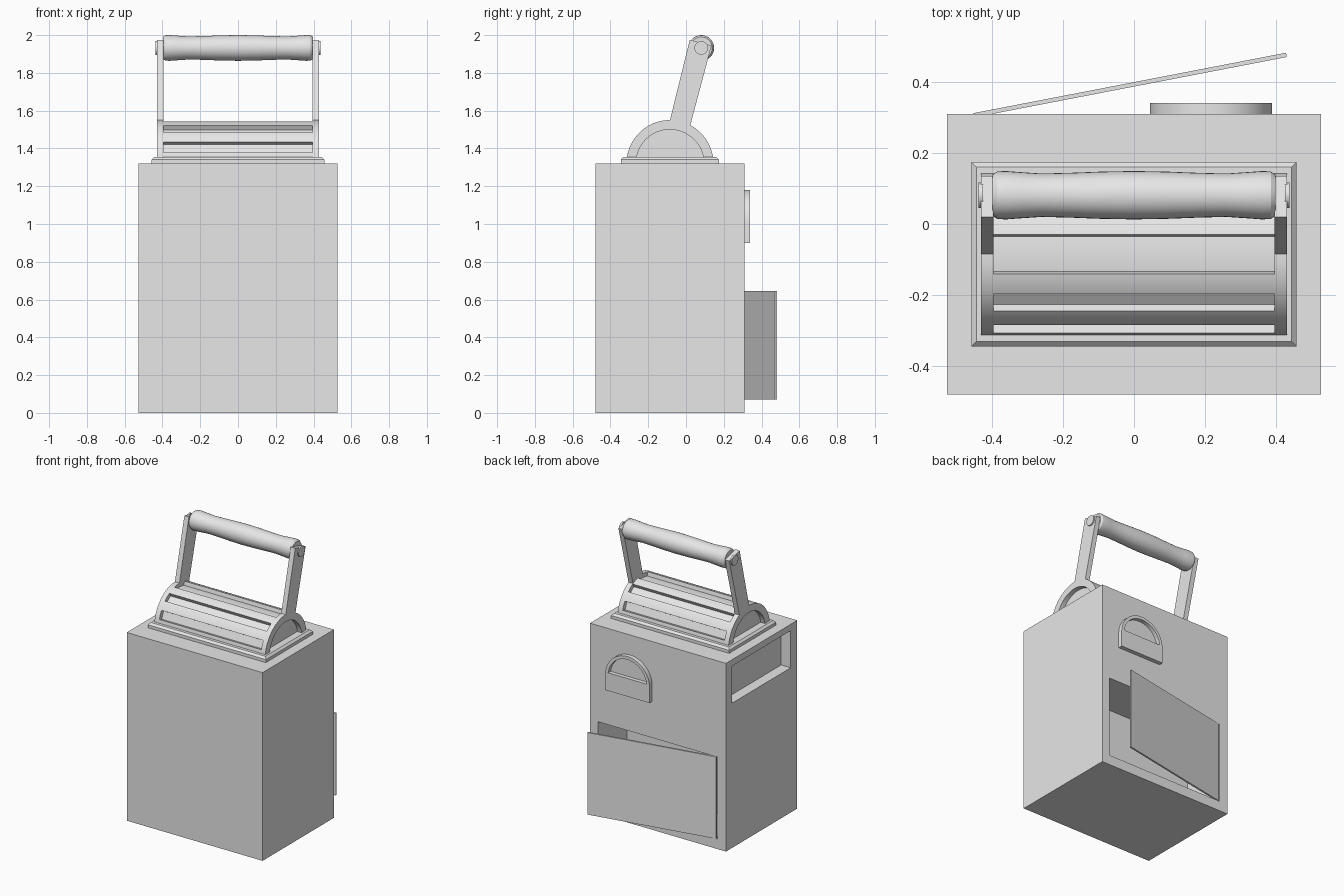
import bpy, bmesh
from math import sin, cos, radians, pi
from mathutils import Vector

if "Cube" in bpy.data.objects:
    bpy.data.objects.remove(bpy.data.objects["Cube"], do_unlink=True)

grey = bpy.data.materials.new("light_grey")
grey.use_nodes = True
grey.diffuse_color = (0.8, 0.8, 0.8, 1)
grey.node_tree.nodes["Principled BSDF"].inputs["Base Color"].default_value = (0.8, 0.8, 0.8, 1)


def finish(name, bm, smooth=False):
    bmesh.ops.recalc_face_normals(bm, faces=bm.faces)
    mesh = bpy.data.meshes.new(name)
    bm.to_mesh(mesh)
    bm.free()
    mesh.materials.append(grey)
    obj = bpy.data.objects.new(name, mesh)
    bpy.context.collection.objects.link(obj)
    bpy.ops.object.select_all(action='DESELECT')
    obj.select_set(True)
    bpy.context.view_layer.objects.active = obj
    if smooth:
        bpy.ops.object.shade_smooth_by_angle(angle=radians(25))
    return obj


def prism(name, pts, axis, lo, hi, smooth=False, bevel=0):
    """Extrude a flat profile along x, y or z."""
    place = {'x': lambda u, v, w: (w, u, v),
             'y': lambda u, v, w: (u, w, v),
             'z': lambda u, v, w: (u, v, w)}[axis]
    bm = bmesh.new()
    face = bm.faces.new([bm.verts.new(place(u, v, lo)) for u, v in pts])
    ext = bmesh.ops.extrude_face_region(bm, geom=[face])
    top = [g for g in ext["geom"] if isinstance(g, bmesh.types.BMVert)]
    bmesh.ops.translate(bm, verts=top, vec=Vector(place(0, 0, hi - lo)))
    if bevel:
        edges = [e for e in bm.edges if all(v in top for v in e.verts)]
        bmesh.ops.bevel(bm, geom=edges, offset=bevel, segments=1, affect='EDGES')
    return finish(name, bm, smooth)


def rect(u0, u1, v0, v1):
    return [(u0, v0), (u1, v0), (u1, v1), (u0, v1)]


def arc(cu, cv, r, a, b, n):
    steps = [radians(a + (b - a) * i / n) for i in range(n + 1)]
    return [(cu + r * cos(t), cv + r * sin(t)) for t in steps]


def cut(target, cutter):
    mod = target.modifiers.new("cut", 'BOOLEAN')
    mod.operation = 'DIFFERENCE'
    mod.solver = 'EXACT'
    mod.object = cutter
    bpy.context.view_layer.update()
    bpy.ops.object.select_all(action='DESELECT')
    target.select_set(True)
    bpy.context.view_layer.objects.active = target
    bpy.ops.object.modifier_apply(modifier=mod.name)
    bpy.data.objects.remove(cutter, do_unlink=True)


# Cabinet with a rear compartment and a side slot
cabinet = prism("cabinet", rect(-0.527, 0.527, -0.48, 0.31), 'z', 0, 1.32)
cut(cabinet, prism("compartment_cutter", rect(-0.46, 0.465, 0.07, 0.645), 'y', -0.01, 0.4))
cut(cabinet, prism("slot_cutter", rect(-0.408, 0.243, 1.015, 1.275), 'x', -0.6, -0.453))

# Rear door, standing ajar
prism("rear_door", [(-0.45, 0.30), (0.43, 0.47), (0.428, 0.482), (-0.452, 0.312)],
      'z', 0.07, 0.645)

# Arched pocket on the back
AX, AZ = 0.217, 1.008
pocket = prism("rear_pocket", [(AX - 0.172, 0.9), (AX + 0.172, 0.9)]
               + arc(AX, AZ, 0.172, 0, 180, 32), 'y', 0.305, 0.34, True)
cut(pocket, prism("pocket_cutter", arc(AX, AZ, 0.15, 7, 173, 32), 'y', 0.312, 0.4))

# Plinth on top of the cabinet
prism("top_plinth", rect(-0.458, 0.458, -0.345, 0.175), 'z', 1.32, 1.355, bevel=0.014)

# Slotted drum: notched half-round profile
CY, CZ, R, FLOOR = -0.085, 1.32, 0.23, 0.203
slots = [(15, 30), (46, 61), (76, 104), (119, 134), (150, 165)]
profile, at = [], 9
for a, b in slots:
    profile += arc(CY, CZ, R, at, a, 6)
    profile += arc(CY, CZ, FLOOR, a, b, 2 if b - a > 20 else 1)
    at = b
profile += arc(CY, CZ, R, at, 171, 6)
prism("slotted_drum", profile, 'x', -0.397, 0.397, True)

# End brackets with leaning arms, and their bolts
HY, HZ = 0.081, 1.932
bracket = (arc(CY, CZ, R, 9, 62, 14) + [(0.135, 1.945), (0.02, 1.975)]
           + arc(CY, CZ, R, 90, 171, 20) + arc(CY, CZ, 0.18, 169, 11, 36))
for side, s in (("left", 1), ("right", -1)):
    lo, hi = sorted((s * 0.395, s * 0.43))
    prism(side + "_bracket", bracket, 'x', lo, hi, True)
    lo, hi = sorted((s * 0.425, s * 0.438))
    prism(side + "_bolt", arc(HY, HZ, 0.036, 0, 345, 23), 'x', lo, hi, True)

# Turned handle grip
half = [(0, 0.068), (0.09, 0.0665), (0.18, 0.063), (0.26, 0.061),
        (0.32, 0.065), (0.36, 0.068), (0.385, 0.067), (0.398, 0.058)]
outline = [(-x, r) for x, r in reversed(half[1:])] + half
bm = bmesh.new()
SEG = 32
rings = [[bm.verts.new((x, HY + r * cos(2 * pi * i / SEG), HZ + r * sin(2 * pi * i / SEG)))
          for i in range(SEG)] for x, r in outline]
for p, q in zip(rings, rings[1:]):
    for i in range(SEG):
        j = (i + 1) % SEG
        bm.faces.new((p[i], p[j], q[j], q[i]))
bm.faces.new(rings[0])
bm.faces.new(rings[-1])
finish("handle_grip", bm, True)
